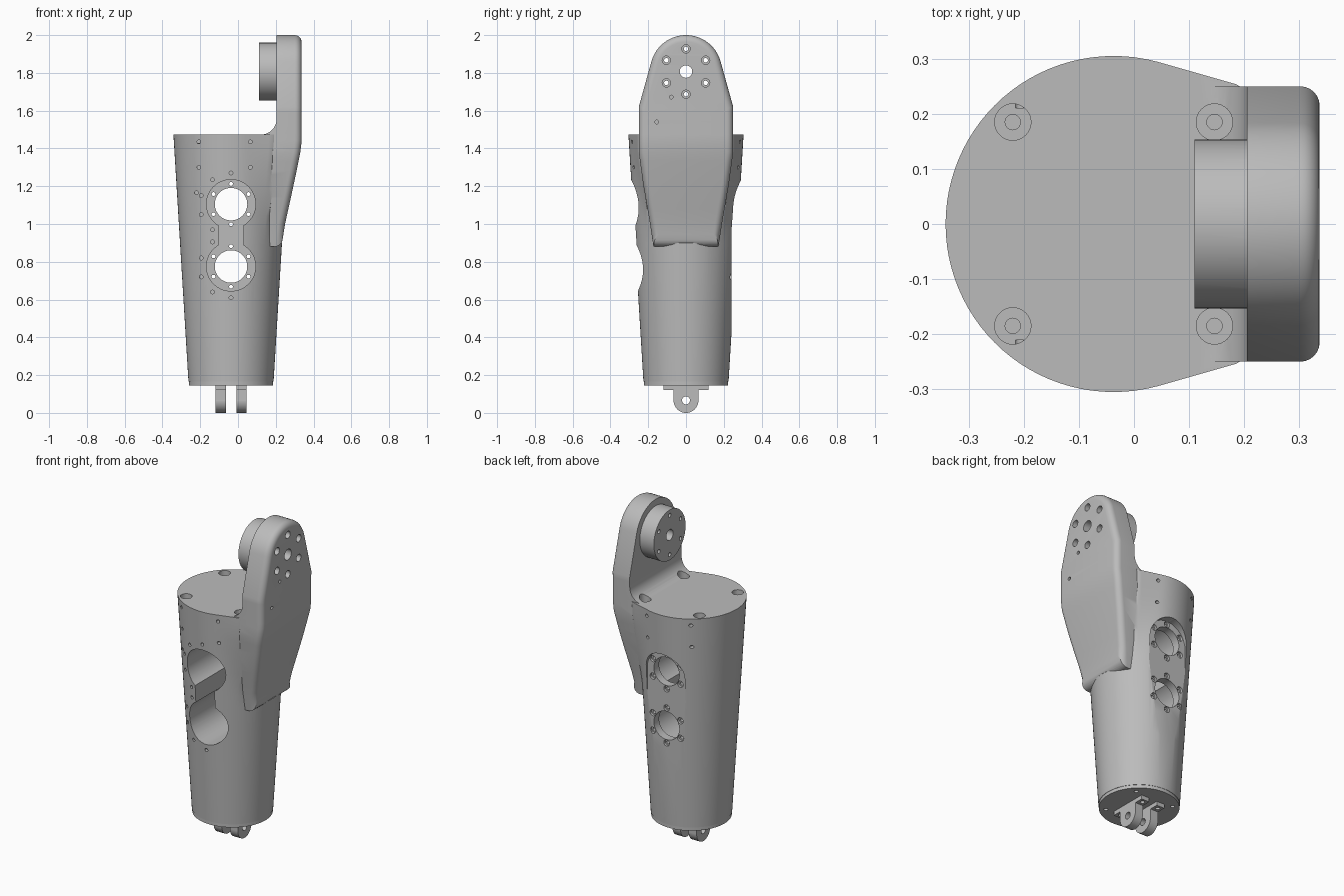
import bpy, bmesh, math
from mathutils import Matrix, Vector

if "Cube" in bpy.data.objects:
    bpy.data.objects.remove(bpy.data.objects["Cube"])

grey = bpy.data.materials.new("machined_grey")
grey.use_nodes = True
grey.diffuse_color = (0.5, 0.5, 0.5, 1)
grey.node_tree.nodes["Principled BSDF"].inputs["Base Color"].default_value = (0.5, 0.5, 0.5, 1)

CX = -0.037                       # body axis
BOTTOM, TOP = 0.165, 1.475
HINGE_Z = 1.807
AXES = {"x": Matrix.Rotation(math.pi / 2, 4, "Y"),
        "y": Matrix.Rotation(math.pi / 2, 4, "X"), "z": Matrix()}


def make(name, bm):
    bmesh.ops.recalc_face_normals(bm, faces=bm.faces)
    mesh = bpy.data.meshes.new(name)
    bm.to_mesh(mesh)
    bm.free()
    mesh.materials.append(grey)
    obj = bpy.data.objects.new(name, mesh)
    bpy.context.collection.objects.link(obj)
    return obj


def rod(bm, axis, centre, r, length, segs=40):
    bmesh.ops.create_cone(bm, cap_ends=True, segments=segs, radius1=r, radius2=r, depth=length,
                          matrix=Matrix.Translation(centre) @ AXES[axis])


def block(bm, centre, size):
    bmesh.ops.create_cube(bm, size=1, matrix=Matrix.Translation(centre) @ Matrix.Diagonal((*size, 1)))


def combine(target, other, operation):
    mod = target.modifiers.new("join", "BOOLEAN")
    mod.operation, mod.solver, mod.object = operation, "EXACT", other
    bpy.context.view_layer.objects.active = target
    bpy.ops.object.modifier_apply(modifier=mod.name)
    bpy.data.objects.remove(other)


def cut(target, *rods):
    bm = bmesh.new()
    for r in rods:
        rod(bm, *r)
    combine(target, make("cutter", bm), "DIFFERENCE")


def lerp(table, t):
    for (a, va), (b, vb) in zip(table, table[1:]):
        if t <= b:
            return va + (vb - va) * max(0, (t - a) / (b - a))
    return table[-1][1]


def radius(z):
    return 0.224 + 0.081 * (z - 0.145) / 1.33


def ring_points(r, n=6, start=math.pi / 2):
    return [(r * math.cos(start + i * math.tau / n), r * math.sin(start + i * math.tau / n)) for i in range(n)]


def half_width(z):
    return lerp([(0.88, 0.172), (1.0, 0.19), (1.2, 0.225), (1.38, 0.25), (1.62, 0.25)], z)


def outer_x(z):
    return lerp([(0.88, 0.23), (1.0, 0.249), (1.14, 0.28), (1.28, 0.31), (1.38, 0.33), (1.44, 0.337)], z)


def skin(bm, rings):
    for a, b in zip(rings, rings[1:]):
        for i in range(len(a)):
            j = (i + 1) % len(a)
            bm.faces.new((a[i], a[j], b[j], b[i]))


# Tapered body, flaring towards the arm near the top
def body_reach(angle, z):
    r = radius(z)
    f = max(0, (z - 0.9) / (TOP - 0.9))
    if f == 0:
        return r
    px, py = 0.165 + 0.04 * f - CX, half_width(z) - 0.002
    dist, corner = math.hypot(px, py), math.atan2(py, px)
    a = abs(math.atan2(math.sin(angle), math.cos(angle)))
    if a <= corner:
        return px / math.cos(a)
    tangent = corner + math.acos(min(1, r / dist))
    return r if a >= tangent else r / math.cos(tangent - a)


bm = bmesh.new()
rings = []
for z in [BOTTOM, 0.5, 0.9] + [0.9 + (TOP - 0.9) * i / 8 for i in range(1, 9)]:
    ring = []
    for i in range(96):
        t = i * math.tau / 96
        d = body_reach(t, z)
        ring.append(bm.verts.new((CX + d * math.cos(t), d * math.sin(t), z)))
    rings.append(ring)
skin(bm, rings)
bm.faces.new(rings[0])
bm.faces.new(rings[-1])
body = make("limb_body", bm)

# Upright arm with a rounded outer rim and a fillet at its foot
FOOT, FILLET = 1.473, 0.085
zs = [0.88, 0.94, 1.0, 1.07, 1.14, 1.21, 1.28, 1.33, 1.38, 1.44]
zs += [FOOT + FILLET * (1 - math.cos(i * math.pi / 16)) for i in range(9)] + [1.59, 1.62]
half = [(half_width(z), z) for z in zs]
half += [(0.19 * math.cos(a), 1.81 + 0.19 * math.sin(a))
         for a in [math.radians(15 + 72 * i / 14) for i in range(15)]]
outline = half + [(-y, z) for y, z in reversed(half)]
count = len(outline)


def inner_x(z):
    if z < FOOT - 0.001:
        return 0.1
    h = min(1, (z - FOOT) / FILLET)
    return 0.205 - FILLET + FILLET * math.sqrt(max(0, 1 - (1 - h) ** 2))


def inset(i, d):
    (y0, z0), (y1, z1) = outline[i - 1], outline[(i + 1) % count]
    n = Vector((z1 - z0, y0 - y1)).normalized()
    return outline[i][0] - n.x * d, outline[i][1] - n.y * d


bm = bmesh.new()
RIM = 0.036
rings = [[bm.verts.new((inner_x(z), y, z)) for y, z in outline]]
for step in range(7):
    a = step * math.pi / 12
    ring = []
    for i in range(count):
        y, z = inset(i, RIM * (1 - math.cos(a)))
        ring.append(bm.verts.new((outer_x(z) - RIM * (1 - math.sin(a)), y, z)))
    rings.append(ring)
skin(bm, rings)
for ring in (rings[0], rings[-1]):
    for i in range(len(half) - 1):
        bm.faces.new((ring[i], ring[i + 1], ring[count - 2 - i], ring[count - 1 - i]))
combine(body, make("arm", bm), "UNION")

# Hinge boss on the inner side of the arm
bm = bmesh.new()
rod(bm, "x", (0.17, 0, HINGE_Z), 0.153, 0.12, 64)
combine(body, make("hinge_boss", bm), "UNION")

# Flat slot on the back
bm = bmesh.new()
rod(bm, "y", (CX, 0.39, 1.1), 0.13, 0.3, 48)
slot = make("cutter", bm)
bm = bmesh.new()
block(bm, (CX, 0.39, 0.7), (0.26, 0.3, 0.8))
combine(slot, make("slot_run", bm), "UNION")
combine(body, slot, "DIFFERENCE")

# Twin motor pockets from the front, joined by a narrow channel
MOTORS = (1.105, 0.775)
cut(body, *[("y", (CX, -0.11, z), 0.13, 0.6, 64) for z in MOTORS])
bm = bmesh.new()
block(bm, (CX, -0.11, 0.94), (0.13, 0.6, 0.2))
combine(body, make("cutter", bm), "DIFFERENCE")
cut(body, *[("y", (CX, 0.2, z), 0.086, 0.2, 48) for z in MOTORS])
bolts = [(CX + x, z + dz) for z in MOTORS for x, dz in ring_points(0.107)]
cut(body, *[("y", (x, 0.2, z), 0.01, 0.2, 16) for x, z in bolts])
cut(body, *[("y", (x, 0.265, z), 0.019, 0.08, 20) for x, z in bolts])

# Arm bearing bore and bolt circle
cut(body, ("x", (0.22, 0, HINGE_Z), 0.033, 0.4, 32))
circle = [(y, HINGE_Z + dz) for y, dz in ring_points(0.12)]
cut(body, *[("x", (0.22, y, z), 0.012, 0.4, 16) for y, z in circle])
cut(body, *[("x", (0.36, y, z), 0.022, 0.12, 24) for y, z in circle],
    ("x", (0.34, -0.155, 1.54), 0.01, 0.08, 16), ("x", (0.34, -0.078, 1.672), 0.01, 0.08, 16))

# Counterbored screws in the top deck
deck = [(CX + sx * 0.183, sy * 0.185) for sx in (-1, 1) for sy in (-1, 1)]
cut(body, *[("z", (x, y, 1.49), 0.033, 0.12, 32) for x, y in deck])
cut(body, *[("z", (x, y, 1.43), 0.014, 0.12, 20) for x, y in deck])

# Small screw holes around the pockets and below the deck
corners = [(x, z) for x in (-0.207, 0.065) for z in (1.435, 1.3)]
around = [(CX, 1.27), (CX, 0.61), (-0.22, 1.165)]
around += [(-0.135, z) for z in (1.235, 0.97, 0.905, 0.64)] + [(-0.195, z) for z in (1.15, 1.05, 0.82, 0.72)]
small = [(x, z, -1) for x, z in corners + around] + [(x, z, 1) for x, z in corners]
cut(body, *[("y", (x, s * math.sqrt(radius(z) ** 2 - (x - CX) ** 2), z), 0.01, 0.08, 14) for x, z, s in small])

# End cap with four screw holes
bm = bmesh.new()
rod(bm, "z", (CX, 0, 0.155), 0.223, 0.02, 96)
cap = make("end_cap", bm)
cut(cap, *[("z", (CX + x, y, 0.145), 0.012, 0.03, 16) for x, y in ring_points(0.185, 4, math.pi / 4)])

# Clevis tabs with bolted feet
parts = [body, cap]
for name, x in (("clevis_tab_right", -0.091), ("clevis_tab_left", 0.018)):
    bm = bmesh.new()
    rod(bm, "x", (x, 0, 0.066), 0.066, 0.054, 40)
    tab = make(name, bm)
    for centre, size in (((x, 0, 0.107), (0.054, 0.132, 0.08)), ((x, 0, 0.133), (0.054, 0.24, 0.026))):
        bm = bmesh.new()
        block(bm, centre, size)
        combine(tab, make("tab_block", bm), "UNION")
    cut(tab, ("x", (x, 0, 0.066), 0.021, 0.1, 24), *[("z", (x, y, 0.13), 0.013, 0.06, 16) for y in (-0.094, 0.094)])
    parts.append(tab)

# Smooth round surfaces, crisp edges
bpy.ops.object.select_all(action="DESELECT")
for obj in parts:
    obj.select_set(True)
bpy.context.view_layer.objects.active = body
bpy.ops.object.shade_smooth_by_angle(angle=math.radians(28))
